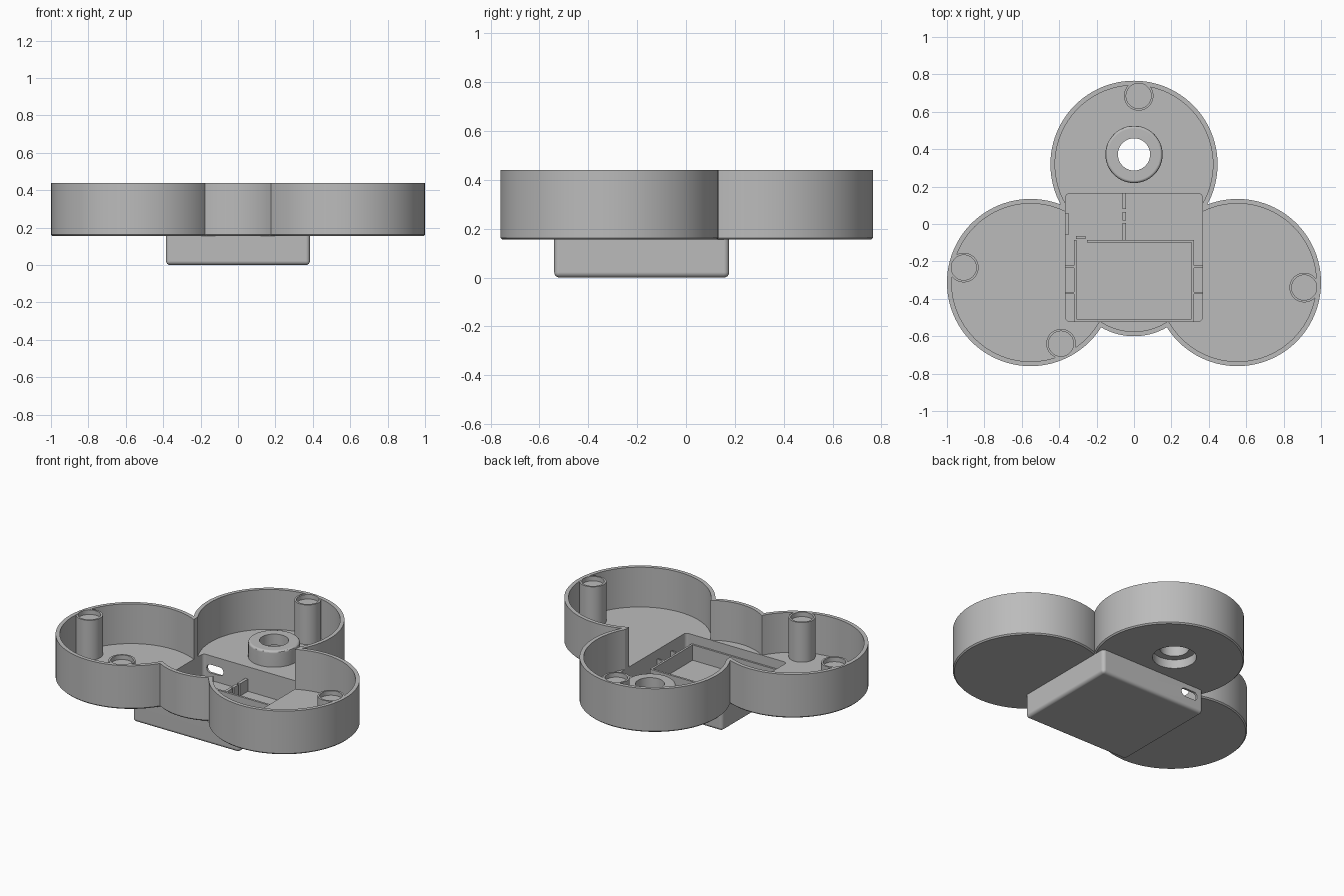
import bpy, bmesh
from math import radians
from mathutils import Matrix, Vector

cube = bpy.data.objects.get("Cube")
if cube:
    bpy.data.objects.remove(cube)

grey = bpy.data.materials.new("plain_grey")
grey.use_nodes = True
grey.diffuse_color = (0.5, 0.5, 0.5, 1)
grey.node_tree.nodes["Principled BSDF"].inputs["Base Color"].default_value = (0.5, 0.5, 0.5, 1)


def finish(name, bm, pick=None, width=0.0, segments=1):
    """Bevel the edges chosen by pick, then turn the bmesh into an object."""
    if pick:
        edges = [e for e in bm.edges if pick(*[v.co for v in e.verts])]
        bmesh.ops.bevel(bm, geom=edges, offset=width, segments=segments,
                        profile=0.5, affect='EDGES')
    bmesh.ops.recalc_face_normals(bm, faces=bm.faces)
    mesh = bpy.data.meshes.new(name)
    bm.to_mesh(mesh)
    bm.free()
    mesh.materials.append(grey)
    obj = bpy.data.objects.new(name, mesh)
    bpy.context.collection.objects.link(obj)
    return obj


def cylinder(name, x, y, r, z0, z1, pick=None, width=0.0, segments=1, sides=96):
    bm = bmesh.new()
    bmesh.ops.create_cone(bm, cap_ends=True, segments=sides, radius1=r, radius2=r, depth=z1 - z0,
                          matrix=Matrix.Translation((x, y, (z0 + z1) / 2)))
    return finish(name, bm, pick, width, segments)


def box(name, x0, x1, y0, y1, z0, z1, pick=None, width=0.0, segments=1):
    bm = bmesh.new()
    size = Vector((x1 - x0, y1 - y0, z1 - z0))
    mid = Vector((x0 + x1, y0 + y1, z0 + z1)) / 2
    bmesh.ops.create_cube(bm, size=1, matrix=Matrix.Translation(mid) @ Matrix.Diagonal((*size, 1)))
    return finish(name, bm, pick, width, segments)


def combine(target, tool, operation):
    bpy.context.view_layer.objects.active = target
    mod = target.modifiers.new("combine", 'BOOLEAN')
    mod.operation, mod.solver, mod.object = operation, 'EXACT', tool
    bpy.ops.object.modifier_apply(modifier=mod.name)
    bpy.data.objects.remove(tool)


def smooth(obj):
    bpy.ops.object.select_all(action='DESELECT')
    obj.select_set(True)
    bpy.context.view_layer.objects.active = obj
    bpy.ops.object.shade_smooth_by_angle(angle=radians(30))
    mod = obj.modifiers.new("weighted_normals", 'WEIGHTED_NORMAL')
    mod.keep_sharp = True


def upright(a, b):
    return abs(a.z - b.z) > 0.01


BASE, FLOOR, RIM, WALL = 0.155, 0.18, 0.44, 0.025

# Outer tray: three lobes and a bridging centre
lobes = [(0, 0.319, 0.447), (-0.553, -0.313, 0.447), (0.553, -0.313, 0.447), (0, -0.25, 0.35)]
tray = None
for x, y, r in lobes:
    lobe = cylinder("tray", x, y, r, BASE, RIM,
                    lambda a, b: a.z < BASE + 0.001 and b.z < BASE + 0.001, 0.008)
    if tray:
        combine(tray, lobe, 'UNION')
    else:
        tray = lobe

# Rounded electronics box hanging under the tray
lower_box = box("lower_box", -0.385, 0.385, -0.54, 0.177, 0, FLOOR - 0.008,
                lambda a, b: upright(a, b) or a.z + b.z < 0.01, 0.022, 4)
combine(tray, lower_box, 'UNION')

# Hollow interior
for x, y, r in lobes:
    combine(tray, cylinder("hollow", x, y, r - WALL, FLOOR, 0.6), 'DIFFERENCE')
combine(tray, box("pocket", -0.365, 0.365, -0.52, 0.163, 0.02, 0.55, upright, 0.02, 4), 'DIFFERENCE')

# Raised collar with a stepped through hole
collar_top = 0.285
combine(tray, cylinder("collar", 0, 0.372, 0.153, FLOOR - 0.01, collar_top,
                       lambda a, b: a.z > 0.28 and b.z > 0.28, 0.015, 3), 'UNION')
combine(tray, cylinder("counterbore", 0, 0.372, 0.13, 0.1, 0.213), 'DIFFERENCE')
combine(tray, cylinder("bore", 0, 0.372, 0.086, 0.12, 0.4), 'DIFFERENCE')

# Wall posts with a shallow round recess in the top
posts = [(0.025, 0.685), (-0.91, -0.233), (0.91, -0.34), (-0.39, -0.64)]
for x, y in posts:
    combine(tray, cylinder("post", x, y, 0.079, FLOOR - 0.01, RIM - 0.001, sides=48), 'UNION')
    combine(tray, cylinder("recess", x, y, 0.067, RIM - 0.03, 0.5, sides=48), 'DIFFERENCE')

# Connector slot through the back of the lower box
combine(tray, box("slot", -0.34, -0.22, 0.1, 0.22, 0.068, 0.122,
                  lambda a, b: abs(a.y - b.y) > 0.01, 0.025, 4), 'DIFFERENCE')
smooth(tray)

# Compartment walls inside the pocket
z0, z1 = 0.015, 0.12
box("compartment_back_wall", -0.25, 0.32, -0.1, -0.086, z0, z1)
box("compartment_front_wall", -0.31, 0.31, -0.522, -0.508, z0, z1)
for side, name in ((-1, "right"), (1, "left")):
    xs = sorted((side * 0.308, side * 0.322))
    box(name + "_compartment_wall", *xs, -0.522, -0.086, z0, z1)
    for y in (-0.375, -0.235):
        xs = sorted((side * 0.32, side * 0.368))
        box(name + "_compartment_rib", *xs, y, y + 0.012, z0, z1)

# Small board divider and stops
for y0, y1 in ((0.08, 0.165), (0.02, 0.065), (-0.09, 0.005)):
    box("board_divider", -0.062, -0.042, y0, y1, z0, 0.1)
box("board_stop", -0.31, -0.26, -0.08, -0.064, z0, 0.1)
box("board_side_rail", -0.368, -0.35, -0.06, 0.06, z0, 0.06)
